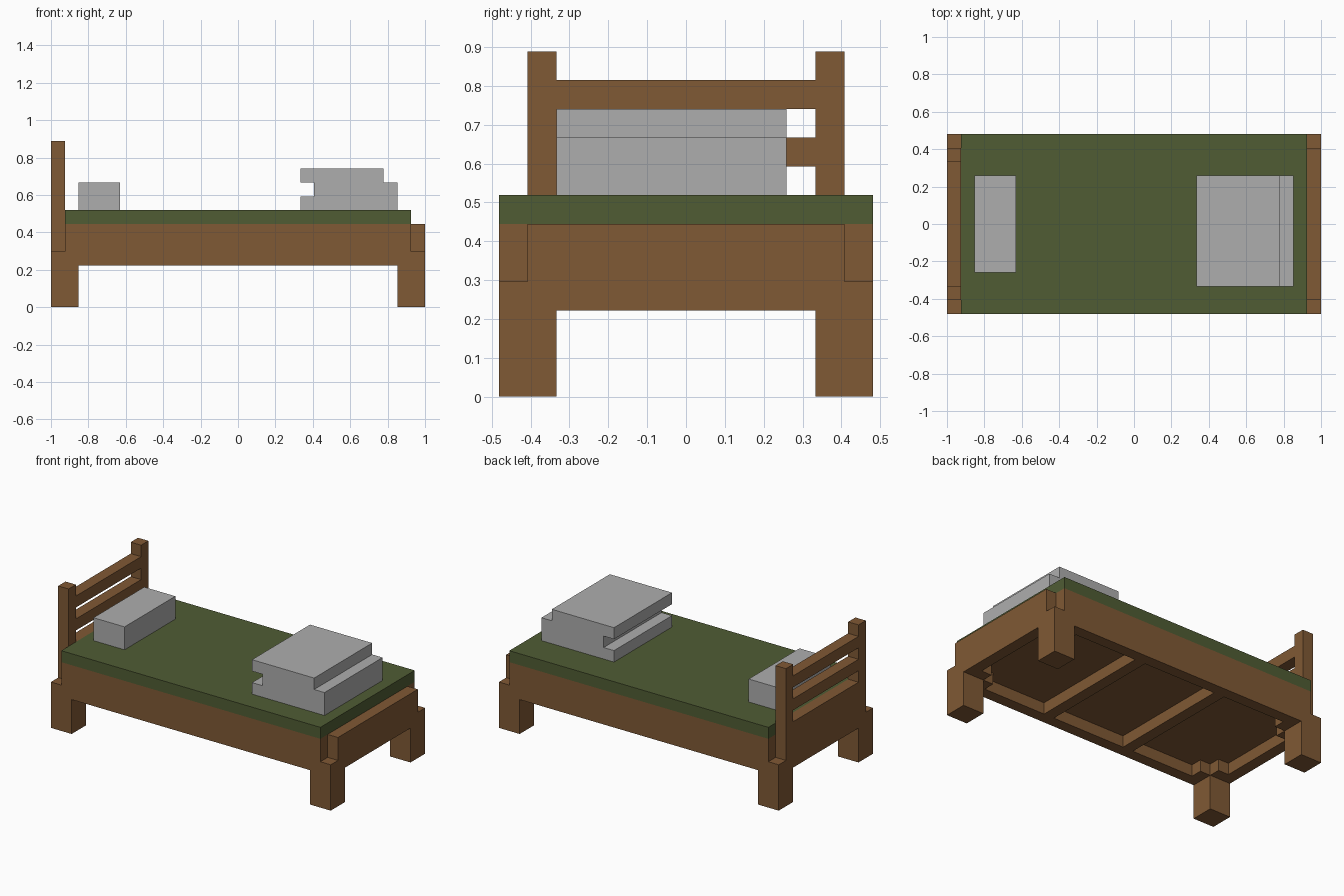
import bpy, bmesh
from mathutils import Matrix, Vector

U = 2 / 27  # size of one block; all part sizes below are in blocks

default = bpy.data.objects.get("Cube")
if default:
    bpy.data.objects.remove(default, do_unlink=True)


def material(name, rgb):
    m = bpy.data.materials.new(name)
    m.use_nodes = True
    m.diffuse_color = (*rgb, 1)
    m.node_tree.nodes["Principled BSDF"].inputs["Base Color"].default_value = (*rgb, 1)
    return m


wood = material("brown wood", (0.216, 0.1, 0.035))
green = material("green cover", (0.08, 0.107, 0.034))
grey = material("grey linen", (0.42, 0.42, 0.42))


def build(name, mat, *boxes):
    """Make one object from boxes given as (x range, y range, z range)."""
    bm = bmesh.new()
    for ranges in boxes:
        lo, hi = (Vector(c) * U for c in zip(*ranges))
        bmesh.ops.create_cube(bm, matrix=Matrix.Translation((lo + hi) / 2)
                              @ Matrix.Diagonal((*(hi - lo), 1)))
    mesh = bpy.data.meshes.new(name)
    bm.to_mesh(mesh)
    bm.free()
    mesh.materials.append(mat)
    ob = bpy.data.objects.new(name, mesh)
    bpy.context.collection.objects.link(ob)
    return ob


def side(s, a, b):
    """Range a..b, mirrored when s is negative."""
    return (a, b) if s > 0 else (-b, -a)


# Legs with corner caps and inner brackets
for sx, end in ((-1, "head"), (1, "foot")):
    for sy, hand in ((-1, "front"), (1, "back")):
        build(f"{end}_{hand}_leg", wood,
              (side(sx, 11.5, 13.5), side(sy, 4.5, 6.5), (0, 3)),
              (side(sx, 12.5, 13.5), side(sy, 5.5, 6.5), (3, 4)),
              (side(sx, 10.5, 12.5), side(sy, 4.5, 5.5), (3, 4)),
              (side(sx, 11.5, 12.5), side(sy, 3.5, 4.5), (3, 4)))

# Frame: side rails, base board and cross slats
for s, hand in ((-1, "front"), (1, "back")):
    build(f"{hand}_side_rail", wood, ((-12.5, 12.5), side(s, 5.5, 6.5), (3, 6)))
build("base_board", wood, ((-12.5, 12.5), (-5.5, 5.5), (4, 6)))
for s, end in ((-1, "head"), (1, "foot")):
    build(f"{end}_slat", wood, (side(s, 3.5, 4.5), (-5.5, 5.5), (3, 4)))

# Footboard and headboard
build("footboard", wood, ((12.5, 13.5), (-5.5, 5.5), (3, 6)))
head_x = (-13.5, -12.5)
build("headboard_panel", wood, (head_x, (-4.5, 4.5), (3, 7)))
for s, hand in ((-1, "front"), (1, "back")):
    build(f"headboard_{hand}_post", wood, (head_x, side(s, 4.5, 5.5), (3, 12)))
for z, level in ((8, "lower"), (10, "upper")):
    build(f"headboard_{level}_rail", wood, (head_x, (-4.5, 4.5), (z, z + 1)))

# Bedding
build("mattress", green, ((-12.5, 12.5), (-6.5, 6.5), (6, 7)))
build("pillow", grey, ((-11.5, -8.5), (-3.5, 3.5), (7, 9)))
fold_y = (-4.5, 3.5)
build("folded_blanket", grey,
      ((4.5, 11.5), fold_y, (7, 8)),
      ((5.5, 11.5), fold_y, (8, 9)),
      ((4.5, 10.5), fold_y, (9, 10)))
